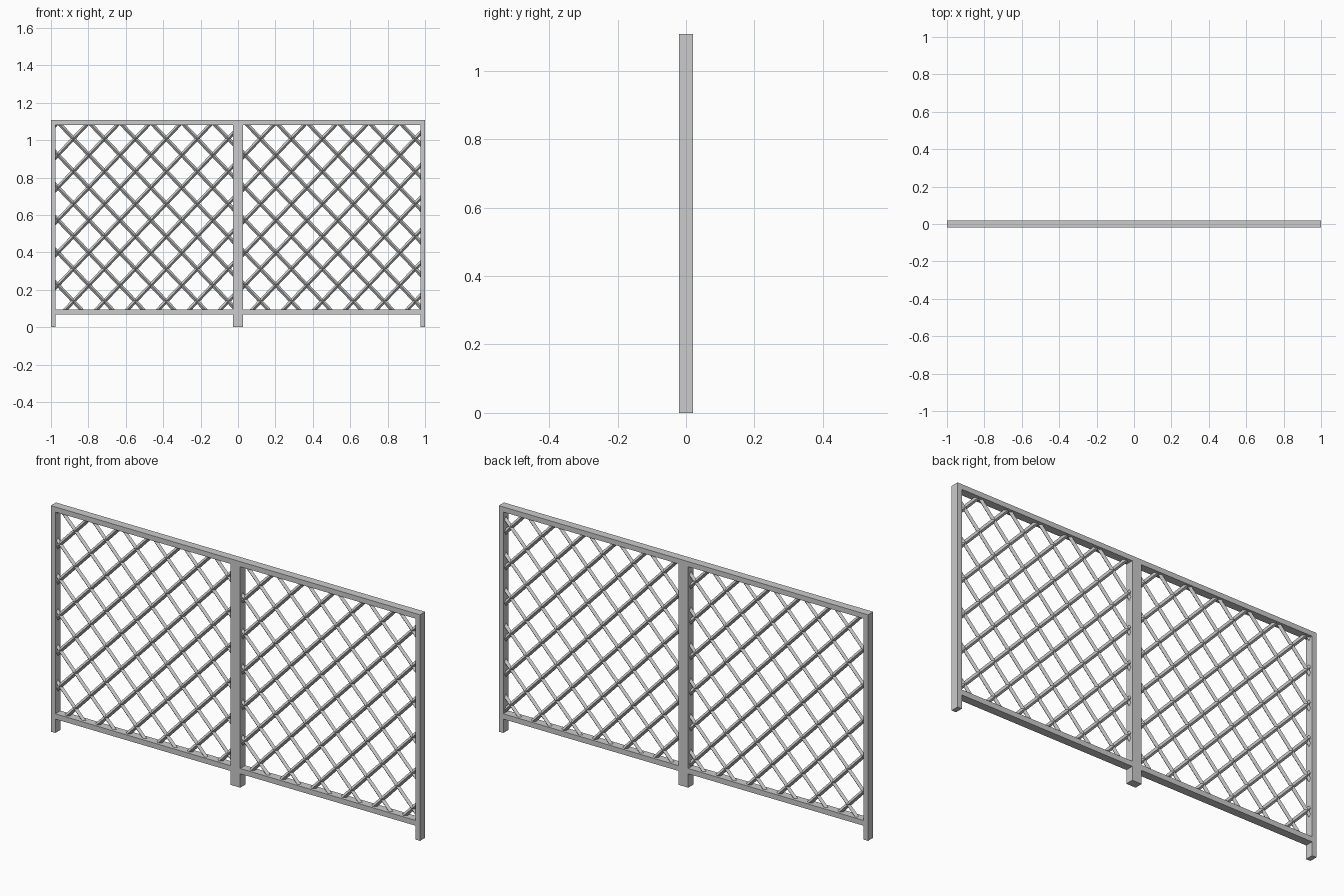
import bpy
from mathutils import Vector

if "Cube" in bpy.data.objects:
    bpy.data.objects.remove(bpy.data.objects["Cube"])

D = 0.04            # frame depth
H = 1.107           # total height


def box(name, x0, x1, z0, z1):
    bpy.ops.mesh.primitive_cube_add(size=1, location=((x0 + x1) / 2, 0, (z0 + z1) / 2))
    o = bpy.context.object
    o.name = name
    o.scale = (x1 - x0, D, z1 - z0)


def bar(name, p, q, r=0.0105):
    # four-sided rod, turned so that an edge faces the front
    p, q = Vector((p[0], 0, p[1])), Vector((q[0], 0, q[1]))
    d = (q - p).normalized()
    side = d.cross(Vector((0, 1, 0))) * r
    front = Vector((0, r, 0))
    ring = [side, front, -side, -front]
    verts = [p + v for v in ring] + [q + v for v in ring]
    faces = [(i, (i + 1) % 4, (i + 1) % 4 + 4, i + 4) for i in range(4)]
    faces += [(3, 2, 1, 0), (4, 5, 6, 7)]
    me = bpy.data.meshes.new(name)
    me.from_pydata(verts, [], faces)
    me.update()
    bpy.context.collection.objects.link(bpy.data.objects.new(name, me))


# Posts and rails
T = H - 0.025
box("top_rail", -1, 1, T, H)
box("left_post", -1, -0.976, 0, T)
box("right_post", 0.976, 1, 0, T)
box("middle_post", -0.026, 0.026, 0, T)
for s, x0, x1 in (("left", -0.976, -0.026), ("right", 0.026, 0.976)):
    box(s + "_bottom_rail", x0, x1, 0.068, 0.094)

# Lattice: diagonals through a grid of nodes, clipped to each panel
A, B = 0.1655, 0.174
M = B / A
Z0, Z1 = 0.085, 1.09
for s, left, right, nx in (("left", -0.984, -0.018, -0.963), ("right", 0.018, 0.984, 0.037)):
    for sign in (1, -1):
        for k in range(-8, 15):
            xn, zn = nx + A * k, 1.096
            t = [xn + sign * (z - zn) / M for z in (Z0, Z1)]
            a, b = max(left, min(t)), min(right, max(t))
            if b - a > 0.015:
                f = lambda x: (x, zn + sign * M * (x - xn))
                bar(s + "_lattice_bar", f(a), f(b))
